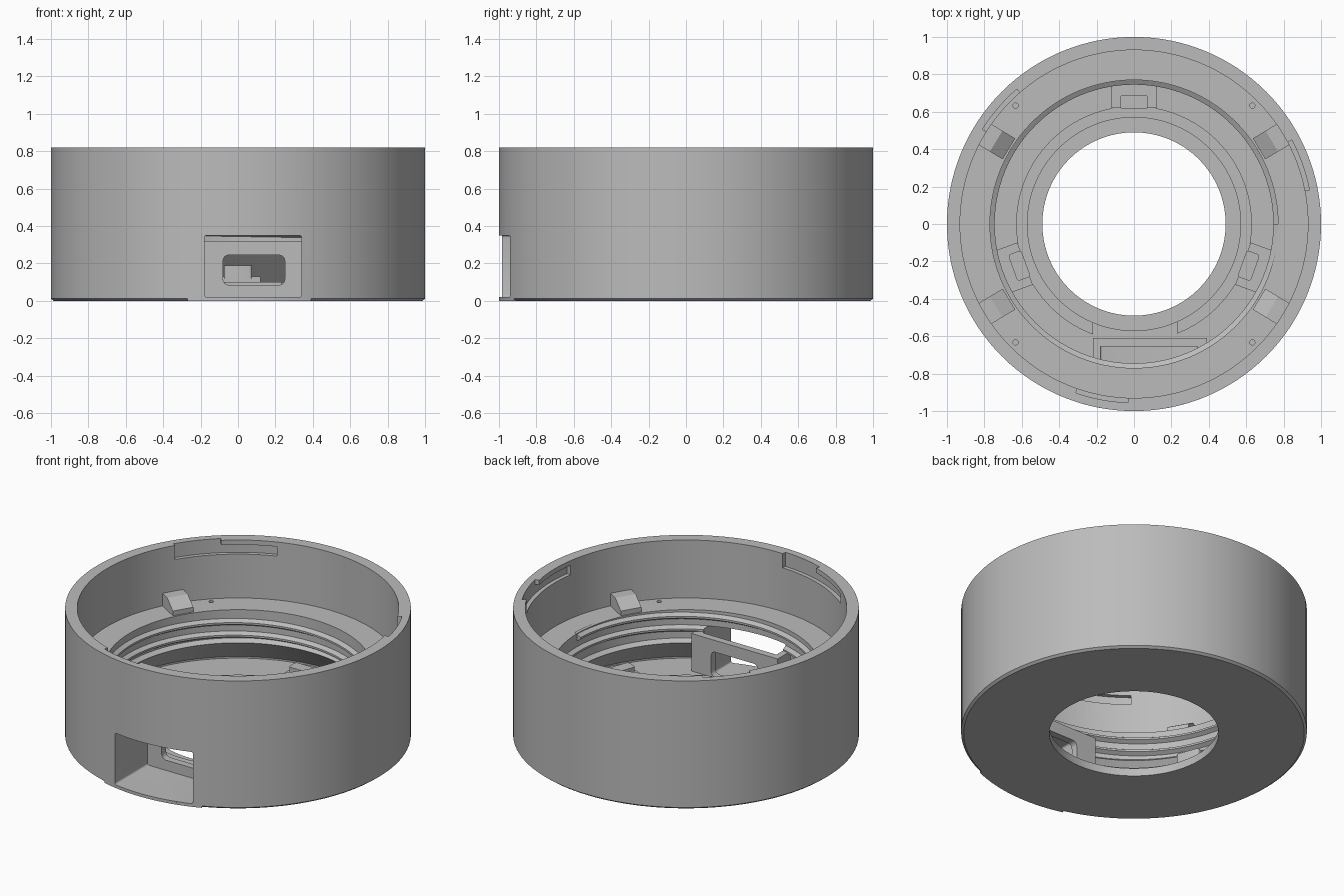
import bpy, bmesh
from math import sin, cos, pi, radians, asin, degrees
from mathutils import Matrix, Vector

cube = bpy.data.objects.get("Cube")
if cube:
    bpy.data.objects.remove(cube, do_unlink=True)

grey = bpy.data.materials.new("plain grey")
grey.use_nodes = True
COLOUR = (0.5, 0.5, 0.5, 1)
grey.diffuse_color = COLOUR
grey.node_tree.nodes["Principled BSDF"].inputs["Base Color"].default_value = COLOUR


def finish(name, bm):
    bmesh.ops.recalc_face_normals(bm, faces=bm.faces)
    mesh = bpy.data.meshes.new(name)
    bm.to_mesh(mesh)
    bm.free()
    mesh.materials.append(grey)
    obj = bpy.data.objects.new(name, mesh)
    bpy.context.collection.objects.link(obj)
    return obj


def activate(obj):
    bpy.ops.object.select_all(action='DESELECT')
    obj.select_set(True)
    bpy.context.view_layer.objects.active = obj


def smooth(obj):
    activate(obj)
    bpy.ops.object.shade_smooth_by_angle(angle=radians(25))


def sweep(name, rings, closed):
    """Skin a list of cross-sections, each a list of points."""
    bm = bmesh.new()
    loops = [[bm.verts.new(p) for p in ring] for ring in rings]
    n = len(loops[0])
    pairs = list(zip(loops, loops[1:]))
    if closed:
        pairs.append((loops[-1], loops[0]))
    else:
        bm.faces.new(loops[0])
        bm.faces.new(loops[-1])
    for a, b in pairs:
        for i in range(n):
            j = (i + 1) % n
            bm.faces.new((a[i], a[j], b[j], b[i]))
    return finish(name, bm)


def turned(profile, angle, lift=0):
    return [(r * cos(angle), r * sin(angle), z + lift) for r, z in profile]


def sector(name, r0, r1, z0, z1, a0, a1, steps=16):
    profile = [(r0, z0), (r1, z0), (r1, z1), (r0, z1)]
    angles = [radians(a0 + (a1 - a0) * i / steps) for i in range(steps + 1)]
    return sweep(name, [turned(profile, a) for a in angles], False)


def box(name, x, y, z, turn=0, bevel=0, axis=None):
    """Box from ranges, turned about z, with optional bevel along one axis."""
    bm = bmesh.new()
    size = [b - a for a, b in (x, y, z)]
    mid = [(a + b) / 2 for a, b in (x, y, z)]
    bmesh.ops.create_cube(bm, size=1)
    bm.transform(Matrix.Translation(mid) @ Matrix.Diagonal((*size, 1)))
    if bevel:
        edges = [e for e in bm.edges
                 if abs((e.verts[0].co - e.verts[1].co).normalized()[axis]) > 0.9]
        bmesh.ops.bevel(bm, geom=edges, offset=bevel, segments=4,
                        profile=0.5, affect='EDGES')
    bm.transform(Matrix.Rotation(radians(turn), 4, 'Z'))
    return finish(name, bm)


def cut(target, cutters):
    for cutter in cutters:
        activate(target)
        mod = target.modifiers.new("cut", 'BOOLEAN')
        mod.operation = 'DIFFERENCE'
        mod.solver = 'EXACT'
        mod.object = cutter
        bpy.ops.object.modifier_apply(modifier=mod.name)
        bpy.data.objects.remove(cutter, do_unlink=True)


def pocket_cutter():
    return box("pocket_cutter", (-0.18, 0.34), (-1.1, -0.655), (0.02, 0.35),
               bevel=0.012, axis=1)


# Turned housing: outer wall, ledge, undercut cavity and floor with rib
profile = [(0.49, 0), (0.985, 0), (1, 0.012), (1, 0.82), (0.93, 0.82),
           (0.93, 0.45), (0.77, 0.45), (0.77, 0.27), (0.745, 0.25),
           (0.9, 0.09), (0.9, 0.08), (0.63, 0.08), (0.63, 0.1),
           (0.57, 0.1), (0.57, 0.05), (0.49, 0.05)]
SEG = 128
housing = sweep("housing", [turned(profile, 2 * pi * i / SEG) for i in range(SEG)], True)

cutters = [pocket_cutter(),
           box("rib_gap", (-0.22, 0.23), (-0.64, -0.4), (0.081, 0.2))]
# Bayonet slots: open entry plus side channel, three times round
for k in range(3):
    a = 131 + 120 * k
    cutters.append(sector("slot_entry", 0.9, 0.955, 0.73, 0.9, a, a + 17))
    cutters.append(sector("slot_channel", 0.9, 0.955, 0.73, 0.79, a - 20, a + 1))
# Small holes in the ledge
for k in range(4):
    bm = bmesh.new()
    bmesh.ops.create_cone(bm, cap_ends=True, segments=16, radius1=0.014,
                          radius2=0.014, depth=0.1)
    a = radians(45 + 90 * k)
    bm.transform(Matrix.Translation((0.895 * cos(a), 0.895 * sin(a), 0.45)))
    cutters.append(finish("pin_hole", bm))
cut(housing, cutters)
smooth(housing)

# Screw thread inside the opening
TURNS, PITCH = 2, 0.08
tooth = [(0.785, -0.03), (0.745, -0.006), (0.745, 0.006), (0.785, 0.03)]
count = SEG * TURNS
thread = sweep("screw_thread",
               [turned(tooth, 2 * pi * i / SEG, 0.265 + PITCH * i / SEG)
                for i in range(count + 1)], False)
cut(thread, [pocket_cutter()])
smooth(thread)

# Port box: window plate and side walls
plate = box("port_plate", (-0.22, 0.39), (-0.655, -0.61), (0.03, 0.32))
cut(plate, [box("window_cutter", (-0.08, 0.25), (-0.8, -0.5), (0.085, 0.245),
                bevel=0.03, axis=1)])
smooth(plate)
box("port_wall_right", (-0.22, -0.18), (-0.9, -0.65), (0.03, 0.32))
box("port_wall_left", (0.34, 0.385), (-0.9, -0.65), (0.03, 0.32))

# Flat lip under the port where the bottom chamfer stops
sector("port_lip", 0.984, 1, 0, 0.018, degrees(asin(-0.27)) - 90 + 0,
       degrees(asin(0.39)) - 90)

# Three raised pads with latch tabs on the floor
for k, a in enumerate((90, 200, 340)):
    box(f"latch_pad_{k + 1}", (0.62, 0.75), (-0.12, 0.12), (0.07, 0.13), a)
    tab = box(f"latch_tab_{k + 1}", (0.615, 0.69), (-0.075, 0.075), (0.12, 0.19), a,
              bevel=0.015, axis=2)
    smooth(tab)

# Four wedge stops on the ledge
wedge = [(0.78, 0.44), (0.935, 0.44), (0.935, 0.53), (0.86, 0.53), (0.78, 0.48)]
for k, a in enumerate((31, 149, 211, 329)):
    turn = Matrix.Rotation(radians(a), 3, 'Z')
    sides = [[turn @ Vector((r, y, z)) for r, z in wedge] for y in (-0.065, 0.065)]
    sweep(f"wedge_stop_{k + 1}", sides, False)
